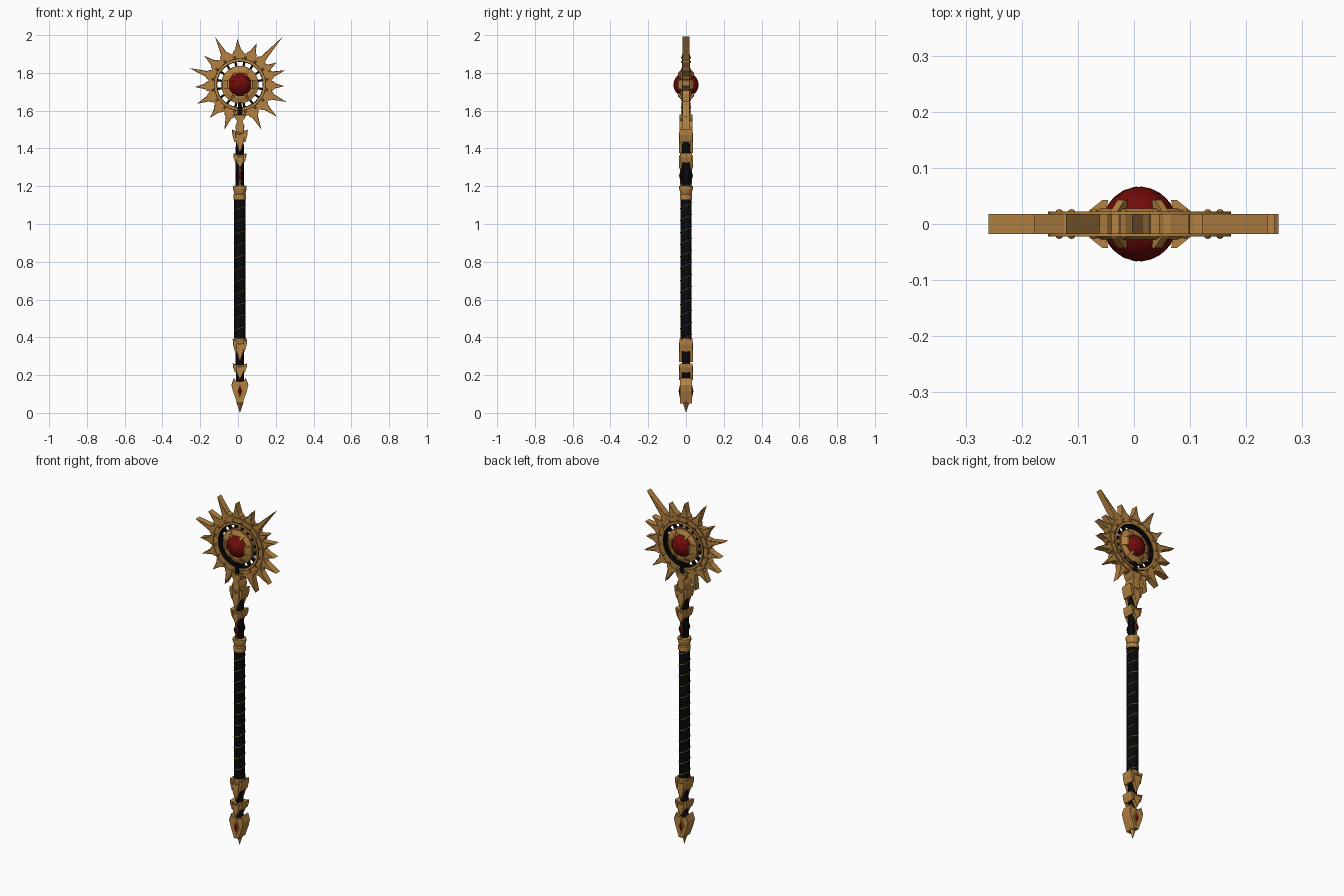
import bpy, bmesh, math
from mathutils import Vector, Matrix

if "Cube" in bpy.data.objects:
    bpy.data.objects.remove(bpy.data.objects["Cube"])

AX, HZ = 0.010, 1.738          # staff axis in x, height of the sun head centre


def mat(name, rgb):
    m = bpy.data.materials.new(name)
    m.diffuse_color = (*rgb, 1)
    m.use_nodes = True
    m.node_tree.nodes["Principled BSDF"].inputs["Base Color"].default_value = m.diffuse_color
    return m


GOLD = mat("gold", (0.46, 0.225, 0.052))
BRASS = mat("dark brass", (0.36, 0.175, 0.042))
BLACK = mat("black leather", (0.0025, 0.0025, 0.0027))
RED = mat("red gem", (0.17, 0.003, 0.003))
ORANGE = mat("orange glow", (0.45, 0.06, 0.008))
THREAD = mat("bright gold thread", (0.62, 0.36, 0.08))


def finish(name, bm, m, smooth=False):
    bmesh.ops.recalc_face_normals(bm, faces=bm.faces[:])
    me = bpy.data.meshes.new(name)
    bm.to_mesh(me)
    bm.free()
    ob = bpy.data.objects.new(name, me)
    bpy.context.collection.objects.link(ob)
    me.materials.append(m)
    if smooth:
        bpy.context.view_layer.objects.active = ob
        ob.select_set(True)
        bpy.ops.object.shade_smooth_by_angle(angle=math.radians(35))
        ob.select_set(False)
    return ob


def add_prism(bm, pts, y0, y1, inset=0.0):
    """Extrude an x/z outline along y, optionally with sunken front and back."""
    a = [bm.verts.new((x, y0, z)) for x, z in pts]
    b = [bm.verts.new((x, y1, z)) for x, z in pts]
    n = len(pts)
    caps = [bm.faces.new(a), bm.faces.new(b[::-1])]
    sides = [bm.faces.new((a[i], b[i], b[(i + 1) % n], a[(i + 1) % n])) for i in range(n)]
    bmesh.ops.recalc_face_normals(bm, faces=caps + sides)
    if inset:
        bmesh.ops.inset_individual(bm, faces=caps, thickness=inset, depth=-inset * 0.6)


def mirrored(half):
    """Right half outline (top to bottom) to a full outline about the axis."""
    left = [(-x, z) for x, z in reversed(half) if x > 1e-6]
    return [(x + AX, z) for x, z in half + left]


def radial(deg, prof):
    """Place (radius, sideways) outline points at an angle around the head."""
    a = math.radians(deg)
    d, s = Vector((math.cos(a), math.sin(a))), Vector((-math.sin(a), math.cos(a)))
    return [Vector((AX, HZ)) + d * r + s * o for r, o in prof]


def lathe(name, section, m, about_y=False, seg=48, smooth=True):
    """Revolve a closed (radius, along) section."""
    bm = bmesh.new()
    rings = []
    for i in range(seg):
        t = 2 * math.pi * i / seg
        c, s = math.cos(t), math.sin(t)
        rings.append([bm.verts.new((AX + r * c, h, HZ + r * s) if about_y else (AX + r * c, r * s, h))
                      for r, h in section])
    n = len(section)
    for i in range(seg):
        p, q = rings[i], rings[(i + 1) % seg]
        for j in range(n):
            bm.faces.new((p[j], q[j], q[(j + 1) % n], p[(j + 1) % n]))
    bmesh.ops.remove_doubles(bm, verts=bm.verts[:], dist=1e-6)
    return finish(name, bm, m, smooth=smooth)


def flat_ring(name, r0, r1, h, m):
    lathe(name, [(r0, -h), (r1, -h), (r1, h), (r0, h)], m, True)


def tube(name, pts, rad, m):
    cu = bpy.data.curves.new(name, 'CURVE')
    cu.dimensions = '3D'
    cu.bevel_depth, cu.bevel_resolution = rad, 1
    sp = cu.splines.new('POLY')
    sp.points.add(len(pts) - 1)
    for p, co in zip(sp.points, pts):
        p.co = (*co, 1)
    cu.materials.append(m)
    bpy.context.collection.objects.link(bpy.data.objects.new(name, cu))


# Sun head: ring, rims, lining and bezel
flat_ring("sun_ring", 0.126, 0.168, 0.018, GOLD)
flat_ring("sun_ring_inner_rim", 0.124, 0.135, 0.022, GOLD)
flat_ring("sun_ring_groove", 0.134, 0.138, 0.0185, BLACK)
flat_ring("sun_ring_outer_rim", 0.155, 0.163, 0.022, GOLD)
flat_ring("sun_ring_lining", 0.120, 0.125, 0.019, BLACK)
lathe("orb_bezel", [(0.060, -0.026), (0.070, -0.028), (0.094, -0.019), (0.094, 0.019),
                    (0.070, 0.028), (0.060, 0.026)], GOLD, True, 32, False)
flat_ring("bezel_band", 0.090, 0.099, 0.014, BRASS)

# Claws holding the orb
bm = bmesh.new()
for deg, w in ((0, .024), (60, .007), (120, .007), (180, .024), (240, .007), (300, .007)):
    for s in (-1, 1):
        outline = [(.092, s * .018), (.090, s * .024), (.066, s * .043), (.056, s * .043), (.060, s * .018)]
        faces = []
        for o in (-w, w):
            faces.append([])
            for r, y in outline:
                p = radial(deg, [(r, o)])[0]
                faces[-1].append(bm.verts.new((p.x, y, p.y)))
        for f in faces:
            bm.faces.new(f)
        for i in range(5):
            j = (i + 1) % 5
            bm.faces.new((faces[0][i], faces[0][j], faces[1][j], faces[1][i]))
finish("orb_claws", bm, GOLD)

# Orb with glowing veins
bm = bmesh.new()
bmesh.ops.create_uvsphere(bm, u_segments=32, v_segments=20, radius=0.066,
                          matrix=Matrix.Translation((AX, 0, HZ)))
finish("orb", bm, RED, smooth=True)
for side in (-1, 1):
    for j in range(3):
        pts = []
        for i in range(13):
            lat = 0.08 + 0.075 * i
            t = j * 2.1 + 0.6 + 0.25 * math.sin(i * 1.3 + j)
            pts.append((AX + 0.066 * math.sin(lat) * math.cos(t), side * 0.066 * math.cos(lat),
                        HZ + 0.066 * math.sin(lat) * math.sin(t)))
        tube("orb_vein", pts, 0.0009, ORANGE)

# Spikes: angle, tip radius, base half width
spikes = [(162, .283, .030), (141, .242, .030), (117.5, .284, .031), (93, .245, .030),
          (68, .236, .030), (48.2, .343, .030), (31, .228, .024), (17.5, .252, .028),
          (-2, .234, .028), (-20.5, .264, .030), (-41, .260, .030), (-64.5, .264, .031),
          (-109, .254, .030), (-132, .238, .030), (-156, .250, .029), (-177, .240, .028)]
bm = bmesh.new()
for deg, tip, w in spikes:
    add_prism(bm, radial(deg, [(.158, w), (.176, w * .85), (.186, w * .52), (tip, 0),
                               (.186, -w * .52), (.176, -w * .85), (.158, -w)]), -0.018, 0.018, 0.003)
finish("sun_spikes", bm, GOLD)

# Spokes in the open gap, and rivets on the ring
bm, rv = bmesh.new(), bmesh.new()
for i in range(16):
    deg = 22.5 * (i + 0.5)
    add_prism(bm, radial(deg, [(.092, .006), (.124, .006), (.124, -.006), (.092, -.006)]), -0.009, 0.009)
    p = radial(deg, [(0.146, 0)])[0]
    for y in (-0.020, 0.020):
        bmesh.ops.create_uvsphere(rv, u_segments=8, v_segments=6, radius=0.007,
                                  matrix=Matrix.Translation((p.x, y, p.y)))
finish("sun_spokes", bm, BLACK)
finish("ring_rivets", rv, GOLD)

# Shaft core, leather grip and gold spiral
lathe("shaft_core", [(0, .10), (.021, .10), (.023, .4), (.023, 1.40), (.016, 1.46), (.014, 1.60),
                     (0, 1.60)], BLACK, seg=16)
lathe("grip", [(0, .385), (.029, .385), (.030, .40), (.030, 1.13), (.029, 1.14), (0, 1.14)],
      BLACK, seg=24)
N, turns = 276, 11.5
tube("grip_spiral", [(AX + .0299 * math.cos(2 * math.pi * turns * i / N),
                      .0299 * math.sin(2 * math.pi * turns * i / N),
                      .40 + .73 * i / N) for i in range(N + 1)], 0.0015, THREAD)
bm = bmesh.new()
add_prism(bm, mirrored([(.008, 1.645), (.014, 1.60), (.010, 1.57)]), -0.024, 0.024)
finish("head_clasp", bm, BLACK)


def collar(name, z0, z1, w, tail, d=0.034):
    """Winged collar block with pointed tongues hanging on front and back."""
    bm = bmesh.new()
    h = z1 - z0
    add_prism(bm, mirrored([(0, z1 - h * .2), (w * .6, z1 - h * .1), (w, z1), (w * .95, z1 - h * .45),
                            (w * .7, z0), (0, z0)]), -d, d, 0.003)
    for s in (-1, 1):
        y0, y1 = sorted((s * (d - .014), s * (d + .004)))
        add_prism(bm, mirrored([(0, z1 - h * .4), (w * .55, z1 - h * .25), (w * .5, z0), (0, z0 - tail)]),
                  y0, y1, 0.002)
    finish(name, bm, GOLD)


# Collars on the neck and the foot
collar("neck_collar", 1.435, 1.50, .042, .06)
collar("upper_collar", 1.325, 1.375, .035, .03, .033)
collar("foot_collar_top", .325, .39, .038, .055)
collar("foot_collar_mid", .215, .262, .038, .04)

# Neck stem that widens into the ring
bm = bmesh.new()
add_prism(bm, mirrored([(.034, 1.58), (.026, 1.56), (.014, 1.545), (.024, 1.52), (.020, 1.48)]),
          -0.034, 0.034, 0.003)
finish("neck_stem", bm, GOLD)

# Grip collar and foot band
lathe("grip_collar", [(0, 1.13), (.033, 1.13), (.033, 1.155), (.029, 1.16), (.036, 1.185),
                      (.036, 1.20), (.022, 1.205), (0, 1.205)], GOLD, seg=12, smooth=False)
lathe("foot_band", [(0, .375), (.034, .375), (.034, .395), (0, .395)], BRASS, seg=12, smooth=False)

# Arrow-shaped pommel with small point
bm = bmesh.new()
add_prism(bm, mirrored([(0, .165), (.022, .170), (.032, .185), (.045, .148), (.036, .112), (.014, .05)]),
          -0.032, 0.032, 0.003)
finish("pommel", bm, GOLD)
bm = bmesh.new()
bmesh.ops.create_cone(bm, cap_ends=True, segments=4, radius1=0.0, radius2=0.020, depth=0.06,
                      matrix=Matrix.Translation((AX, 0, .03)))
finish("pommel_point", bm, GOLD)


def gem(name, z, w, h, y, bulge, rim):
    """Diamond gem with a mount, on front and back."""
    bm, fr = bmesh.new(), bmesh.new()
    for s in (-1, 1):
        shape = ((w, 0), (0, h), (-w, 0), (0, -h))
        base = [bm.verts.new((AX + x, s * y, z + dz)) for x, dz in shape]
        top = bm.verts.new((AX, s * (y + bulge), z))
        bm.faces.new(base)
        for i in range(4):
            bm.faces.new((base[i], base[(i + 1) % 4], top))
        y0, y1 = sorted((s * (y - .012), s * (y + .001)))
        add_prism(fr, [(AX + x * 1.3, z + dz * 1.3) for x, dz in shape], y0, y1)
    finish(name, bm, RED)
    finish(name + "_mount", fr, rim)


gem("shaft_gem", 1.255, .014, .038, .027, .010, BLACK)
gem("pommel_gem", .115, .014, .036, .032, .007, BRASS)

# Rails framing the upper shaft on front and back
bm = bmesh.new()
for s in (-1, 1):
    y0, y1 = sorted((s * .024, s * .032))
    add_prism(bm, mirrored([(.008, 1.33), (.003, 1.29), (.003, 1.22), (.008, 1.19)]), y0, y1)
finish("shaft_rails", bm, GOLD)
